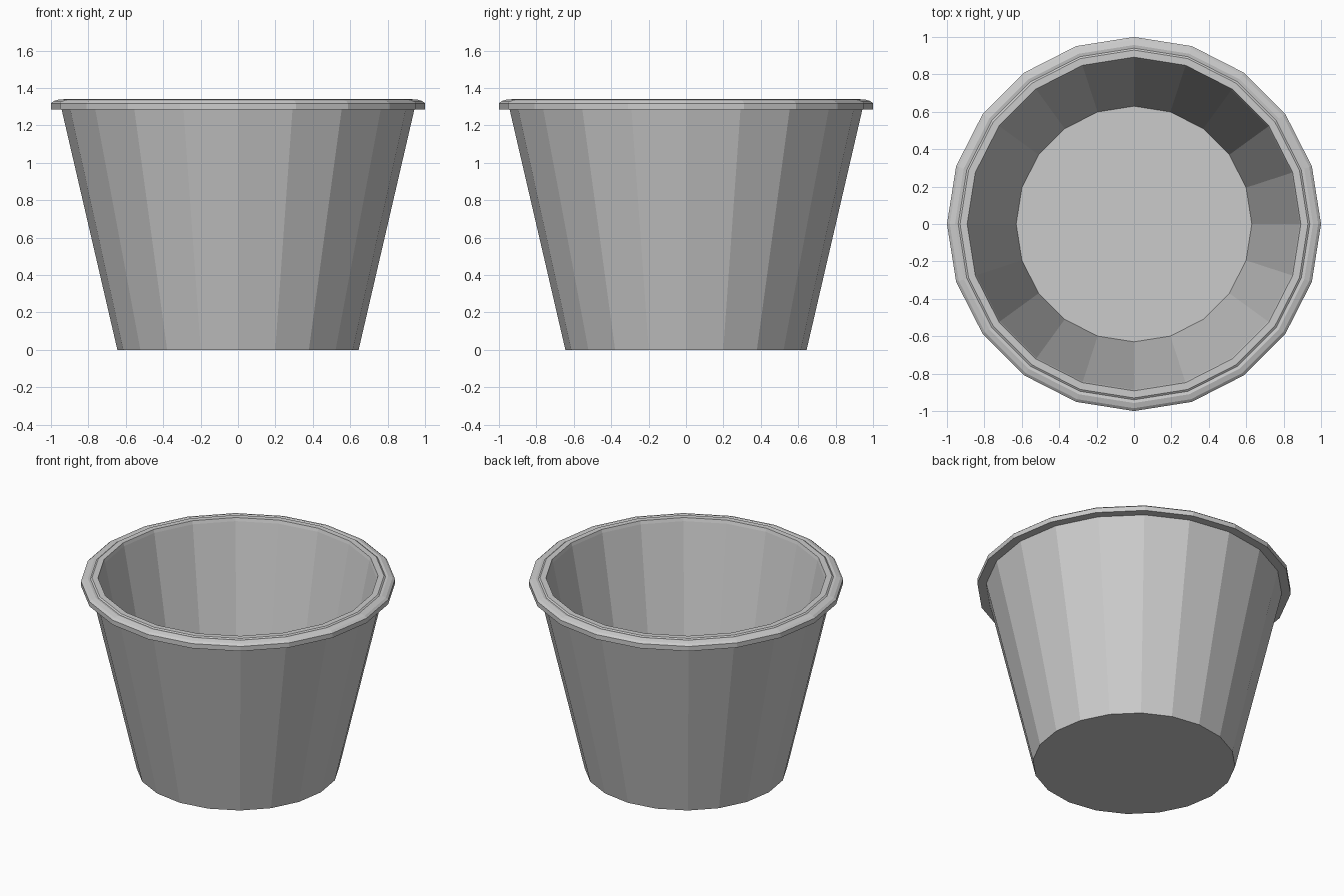
import bpy, bmesh
from math import cos, sin, tau

if "Cube" in bpy.data.objects:
    bpy.data.objects.remove(bpy.data.objects["Cube"])

SIDES = 20

def lathe(name, profile, closed=False, caps=False):
    """Revolve a (radius, height) profile into a faceted ring of SIDES."""
    bm = bmesh.new()
    rings = [[bm.verts.new((r * cos(tau * i / SIDES), r * sin(tau * i / SIDES), z))
              for i in range(SIDES)] for r, z in profile]
    pairs = list(zip(rings, rings[1:]))
    if closed:
        pairs.append((rings[-1], rings[0]))
    for a, b in pairs:
        for i in range(SIDES):
            j = (i + 1) % SIDES
            bm.faces.new((a[i], a[j], b[j], b[i]))
    if caps:
        bm.faces.new(rings[0][::-1])
        bm.faces.new(rings[-1])
    bmesh.ops.recalc_face_normals(bm, faces=bm.faces)
    mesh = bpy.data.meshes.new(name)
    bm.to_mesh(mesh)
    bm.free()
    obj = bpy.data.objects.new(name, mesh)
    bpy.context.collection.objects.link(obj)
    return obj

# Tapered tub: outer wall, top edge, inner wall, with base and inner floor capped
lathe("tub", [(0.645, 0.0), (0.943, 1.285), (0.943, 1.32), (0.885, 1.32),
              (0.63, 0.02)], caps=True)

# Overhanging rim with a bevelled outer shoulder
lathe("rim", [(0.935, 1.285), (1.0, 1.285), (1.0, 1.318), (0.985, 1.33),
              (0.957, 1.338), (0.94, 1.335), (0.93, 1.342), (0.892, 1.342),
              (0.885, 1.32)], closed=True)
